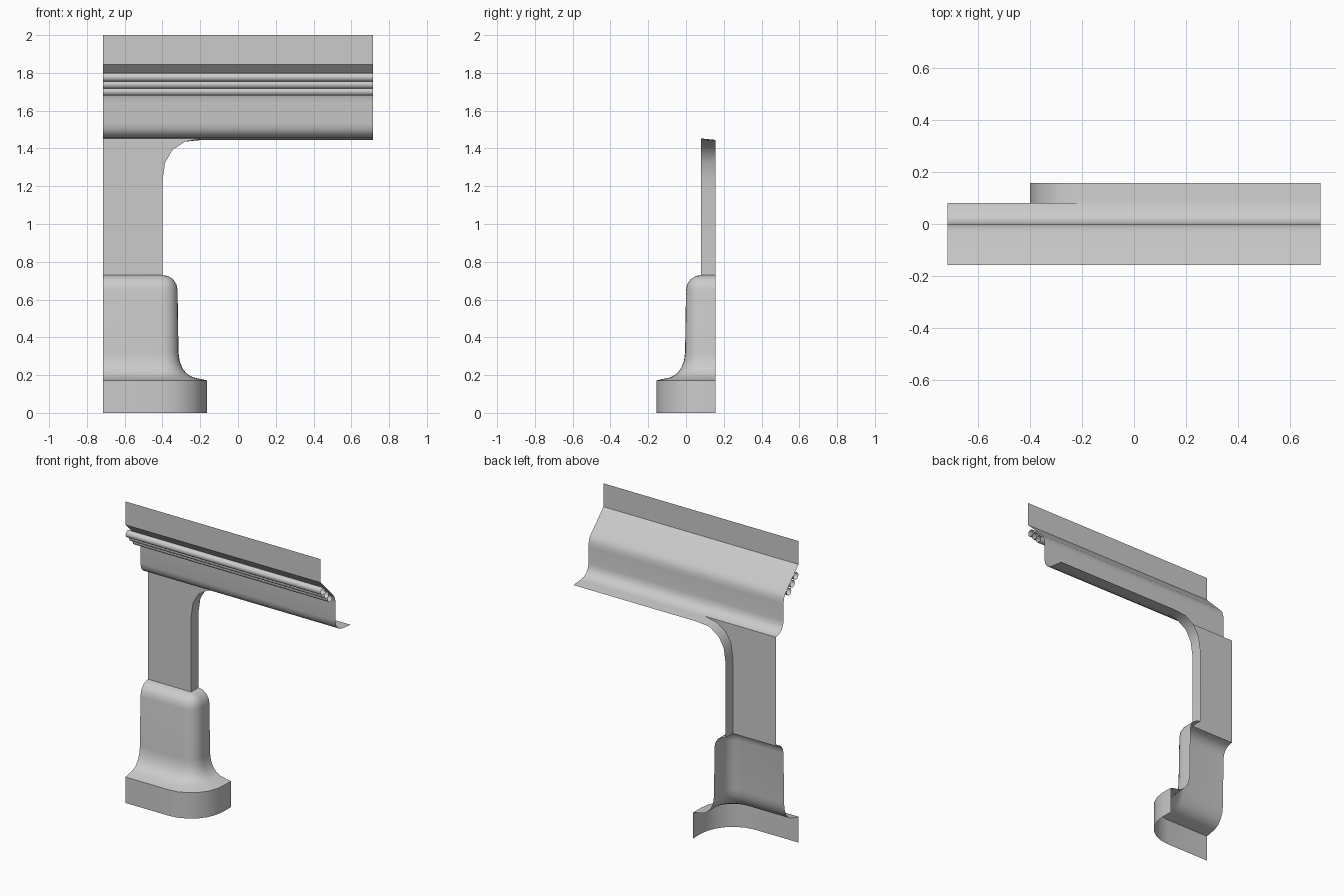
import bpy
import bmesh
from math import sin, cos, pi, radians

if "Cube" in bpy.data.objects:
    bpy.data.objects.remove(bpy.data.objects["Cube"], do_unlink=True)

grey = bpy.data.materials.new("plain_grey")
grey.use_nodes = True
colour = (0.6, 0.6, 0.6, 1)
grey.diffuse_color = colour
grey.node_tree.nodes["Principled BSDF"].inputs["Base Color"].default_value = colour

LEFT, RIGHT = -0.716, 0.716       # ends of the module
EDGE, FACE, BACK = -0.4, 0.08, 0.157   # column edge, column face, wall plane
FOOT, LIP = 0.73, 1.453           # column bottom and top


def finish(obj):
    """Give the part its colour and smooth shading."""
    obj.data.materials.clear()
    obj.data.materials.append(grey)
    bpy.ops.object.select_all(action='DESELECT')
    obj.select_set(True)
    bpy.context.view_layer.objects.active = obj
    bpy.ops.object.shade_smooth_by_angle(angle=radians(38))


def build(name, loops):
    """Make an open surface from loops of points."""
    bm = bmesh.new()
    for loop in loops:
        bm.faces.new([bm.verts.new(p) for p in loop])
    bmesh.ops.remove_doubles(bm, verts=bm.verts, dist=0.0005)
    mesh = bpy.data.meshes.new(name)
    bm.to_mesh(mesh)
    bm.free()
    obj = bpy.data.objects.new(name, mesh)
    bpy.context.collection.objects.link(obj)
    finish(obj)


def skin(name, rows):
    """Bridge neighbouring rows of points with quads."""
    build(name, [(a[j], b[j], b[j + 1], a[j + 1])[::-1]
                 for a, b in zip(rows, rows[1:]) for j in range(len(a) - 1)])


# Cornice: fascia, sloped underside, frieze and curved lip, as (y, z)
cornice = [(-BACK, 2), (-BACK, 1.845), (-0.03, 1.718), (-0.012, 1.695),
           (-0.003, 1.67), (0, 1.64), (0, 1.53), (0.006, 1.499),
           (0.023, 1.474), (0.049, 1.459), (FACE, LIP)]
skin("cornice", [[(x, y, z) for y, z in cornice] for x in (LEFT, RIGHT)])

# Three open rods under the slope
for i in range(3):
    bpy.ops.mesh.primitive_cylinder_add(
        vertices=16, radius=0.023, depth=RIGHT - LEFT, end_fill_type='NOTHING',
        location=(0, -0.132 + 0.037 * i, 1.777 - 0.0375 * i),
        rotation=(0, pi / 2, 0))
    rod = bpy.context.object
    rod.name = "cornice_rod_%d" % (i + 1)
    finish(rod)

# Column face with the rounded bracket at its top
bracket = [(EDGE, 1.23), (-0.386, 1.325), (-0.347, 1.392), (-0.28, 1.436),
           (-0.19, LIP)]
outline = [(LEFT, FOOT), (EDGE, FOOT)] + bracket + [(LEFT, LIP)]
build("column_face", [[(x, FACE, z) for x, z in outline]])

# Column side, running round the bracket into the soffit
run = [(RIGHT, LIP)] + bracket[::-1] + [(EDGE, FOOT)]
skin("column_side_and_soffit",
     [[(x, FACE, z) for x, z in run],
      [(x, BACK, z - (0.008 if z == LIP else 0)) for x, z in run]])

# Pedestal: (offset from the column, z), swept round the column corner
pedestal = [(0, FOOT), (0.031, 0.724), (0.057, 0.707), (0.074, 0.68),
            (0.08, 0.65), (0.085, 0.32), (0.091, 0.275), (0.106, 0.236),
            (0.13, 0.206), (0.162, 0.188), (0.237, 0.172), (0.237, 0)]
rows = [[(LEFT, FACE - d, z) for d, z in pedestal]]
for i in range(7):
    a = pi / 2 * i / 6
    rows.append([(EDGE + d * sin(a), FACE - d * cos(a), z) for d, z in pedestal])
rows.append([(EDGE + d, BACK, z) for d, z in pedestal])


def clean(loop):
    """Drop repeated points where the corner closes to a tip."""
    return [p for k, p in enumerate(loop)
            if all(sum((u - v) ** 2 for u, v in zip(p, q)) > 1e-8 for q in loop[:k])]


quads = [clean((a[j], a[j + 1], b[j + 1], b[j]))
         for a, b in zip(rows, rows[1:]) for j in range(len(pedestal) - 1)]
build("pedestal", [q for q in quads if len(q) > 2])
